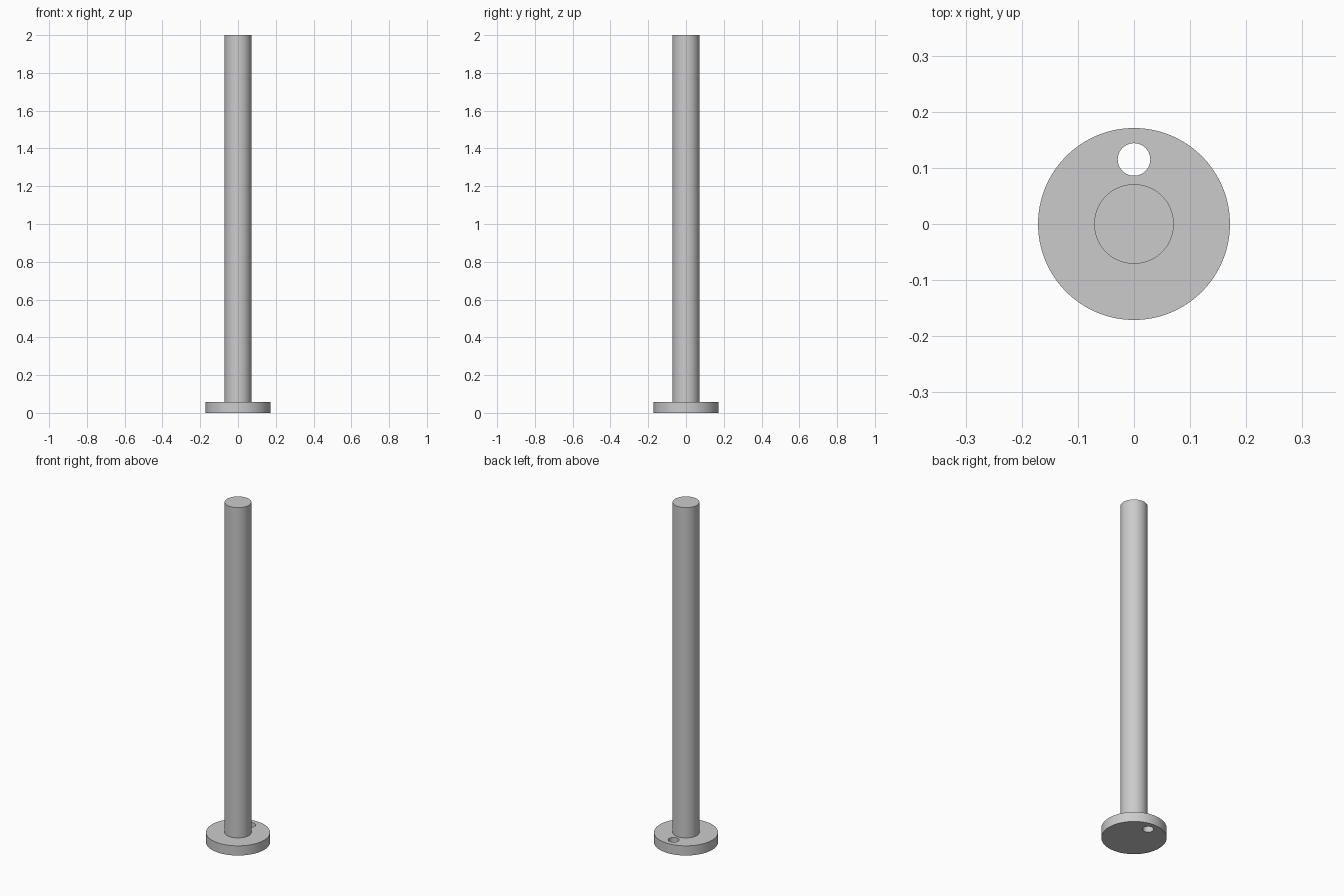
import bpy
import bmesh
import math
from mathutils import Matrix, Vector

cube = bpy.data.objects.get("Cube")
if cube:
    bpy.data.objects.remove(cube, do_unlink=True)

FLANGE_R, FLANGE_H = 0.171, 0.057
ROD_R, HEIGHT = 0.071, 2.0
HOLE_R, HOLE_Y = 0.029, 0.115
SIDES = 96


def make_object(name, bm):
    mesh = bpy.data.meshes.new(name)
    bm.to_mesh(mesh)
    bm.free()
    obj = bpy.data.objects.new(name, mesh)
    bpy.context.collection.objects.link(obj)
    return obj


# Grey metal
grey = bpy.data.materials.new("light_grey")
grey.use_nodes = True
colour = (0.6, 0.6, 0.6, 1)
grey.diffuse_color = colour
grey.node_tree.nodes["Principled BSDF"].inputs["Base Color"].default_value = colour

# Rod and round base flange, turned from one profile
bm = bmesh.new()
profile = [(0, 0), (FLANGE_R, 0), (FLANGE_R, FLANGE_H),
           (ROD_R, FLANGE_H), (ROD_R, HEIGHT), (0, HEIGHT)]
points = [bm.verts.new((r, 0, z)) for r, z in profile]
edges = [bm.edges.new(pair) for pair in zip(points, points[1:])]
bmesh.ops.spin(bm, geom=points + edges, cent=(0, 0, 0), axis=(0, 0, 1),
               angle=math.tau, steps=SIDES, use_duplicate=False)
bmesh.ops.remove_doubles(bm, verts=bm.verts[:], dist=1e-4)
bmesh.ops.recalc_face_normals(bm, faces=bm.faces[:])
post = make_object("flanged_post", bm)
post.data.materials.append(grey)

# Through hole in the back of the flange
bm = bmesh.new()
bmesh.ops.create_cone(bm, cap_ends=True, segments=48, radius1=HOLE_R,
                      radius2=HOLE_R, depth=FLANGE_H * 2,
                      matrix=Matrix.Translation(Vector((0, HOLE_Y, FLANGE_H / 2))))
cutter = make_object("hole_cutter", bm)
cutter.data.materials.append(grey)
cutter.hide_render = True

cut = post.modifiers.new("hole", 'BOOLEAN')
cut.operation = 'DIFFERENCE'
cut.solver = 'EXACT'
cut.object = cutter

bpy.ops.object.select_all(action='DESELECT')
post.select_set(True)
bpy.context.view_layer.objects.active = post
bpy.ops.object.modifier_apply(modifier=cut.name)
bpy.data.objects.remove(cutter, do_unlink=True)
bpy.ops.object.shade_smooth_by_angle(angle=math.radians(30))
